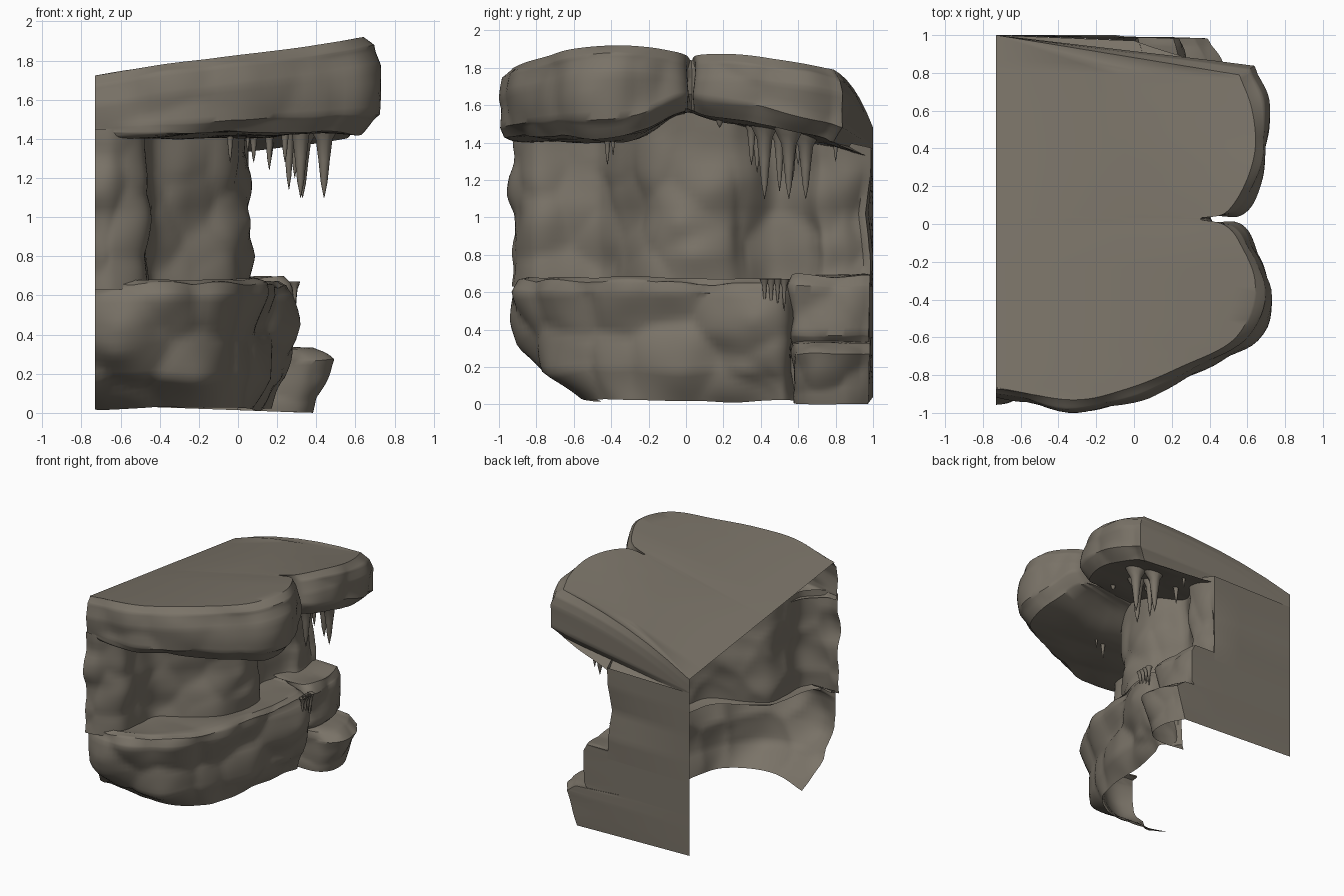
import bpy, bmesh, math
from mathutils import Vector, noise

if "Cube" in bpy.data.objects:
    bpy.data.objects.remove(bpy.data.objects["Cube"])

stone = bpy.data.materials.new("grey_brown_stone")
stone.diffuse_color = (0.195, 0.172, 0.138, 1)
stone.use_nodes = True
stone.node_tree.nodes["Principled BSDF"].inputs["Base Color"].default_value = stone.diffuse_color
BACK = -0.73          # open cut plane of the shell


def finish(bm, name, angle=42):
    me = bpy.data.meshes.new(name)
    bm.to_mesh(me)
    bm.free()
    ob = bpy.data.objects.new(name, me)
    bpy.context.collection.objects.link(ob)
    me.materials.append(stone)
    bpy.ops.object.select_all(action='DESELECT')
    ob.select_set(True)
    bpy.context.view_layer.objects.active = ob
    bpy.ops.object.shade_smooth_by_angle(angle=math.radians(angle))
    return ob


def mix(a, b, t):
    return [(p[0] + (q[0] - p[0]) * t, p[1] + (q[1] - p[1]) * t) for p, q in zip(a, b)]


def scale(path, s, cx=-0.73, cy=0.0):
    return [(cx + (x - cx) * s, cy + (y - cy) * s) for x, y in path]


def curve(path, step=8):
    """Smooth curve through the plan points."""
    P = [Vector(p) for p in path]
    P = [P[0] * 2 - P[1]] + P + [P[-1] * 2 - P[-2]]
    out = []
    for i in range(1, len(P) - 2):
        a, b, c, d = P[i - 1:i + 3]
        for k in range(step):
            t = k / step
            out.append(0.5 * (2 * b + (c - a) * t + (2 * a - 5 * b + 4 * c - d) * t * t
                              + (3 * b - a - 3 * c + d) * t ** 3))
    return out + [P[-2]]


def loft(name, rows, amp, freq, end_sheet=True, sub=6):
    """Rock skin through rows of (height, plan path, roughness), bottom to top."""
    grid = []
    for z, path, w in rows:
        c = curve(path)
        n = len(c)
        if end_sheet:                       # flat side sheet back to the cut plane
            e, corner = c[-1], Vector((BACK, 1.0))
            c += [e.lerp(corner, k / 6) for k in range(1, 7)]
        grid.append([(Vector((p.x, p.y, z(p.x, p.y) if callable(z) else z)),
                      w * (1 if i < n - 2 else 0.4 if i < n else 0)) for i, p in enumerate(c)])
    bm = bmesh.new()
    lines = []
    for r in range(len(grid) - 1):
        last = r == len(grid) - 2
        for k in range(sub + (1 if last else 0)):
            t = k / sub
            lines.append([(bm.verts.new(a.lerp(b, t)), wa + (wb - wa) * t)
                          for (a, wa), (b, wb) in zip(grid[r], grid[r + 1])])
    for A, B in zip(lines, lines[1:]):
        for i in range(len(A) - 1):
            bm.faces.new((A[i][0], A[i + 1][0], B[i + 1][0], B[i][0]))
    bm.normal_update()
    for L in lines:
        for v, w in L:
            p = v.co.copy()
            cell = noise.voronoi(p * freq)[0][0]
            d = w * (amp * (0.42 - cell) + 0.02 * noise.noise(p * 4.5))
            p += v.normal * d
            x = BACK if v.co.x < BACK + 0.001 else p.x
            v.co = (min(0.73, max(BACK, x)), min(1, max(-1, p.y)), max(0, p.z))
    bmesh.ops.remove_doubles(bm, verts=bm.verts, dist=0.0005)
    bmesh.ops.dissolve_degenerate(bm, edges=bm.edges, dist=0.0003)
    return finish(bm, name)


def roof_top(x, y):
    s = (x + 0.73) / 1.4                    # straight cut edge blended to the front rim
    cut = 1.73 - 0.13 * (y + 0.92)
    front = 1.925 - 0.13 * max(0, y + 0.2) ** 1.5
    return cut * (1 - s) + front * s + 0.3 * s * (1 - s) * max(0, y)


def roof_low(x, y):
    if y < 0:
        return 1.43 + 0.14 * math.exp(-(y / 0.18) ** 2)
    return 1.58 - 0.23 * y


# Roof: two overhanging lobes with a notch between them
rim = [(-.73, -.92), (-.3, -.99), (0, -.93), (.3, -.81), (.62, -.64), (.73, -.35), (.64, -.1),
       (.55, .0), (.42, .03), (.56, .06), (.67, .22), (.73, .43), (.71, .65), (.64, .84)]
under = [(-.73, -.9), (-.64, -.89), (-.52, -.79), (-.46, -.6), (-.42, -.44), (-.22, -.33), (-.08, -.18),
         (-.02, -.05), (-.02, .03), (-.02, .1), (-.02, .25), (-.12, .45), (-.06, .65), (0, .97)]
low_rim = rim[:1] + [(-.3, -.97)] + scale(rim, 0.94)[2:]
top_rim = scale(rim, 0.94)
cut_line = [(BACK, max(y, -.87)) for x, y in rim]
loft("roof_slab", [
    (lambda x, y: roof_low(x, y) - 0.03, under, 0.3),
    (roof_low, low_rim, 0.6),
    (lambda x, y: roof_low(x, y) + 0.03 + 0.045 * (x + 0.73), rim, 0.8),
    (lambda x, y: roof_top(x, y) - 0.16 + 0.05 * max(0, y), rim, 0.8),
    (lambda x, y: roof_top(x, y) - 0.05, scale(rim, 0.98), 0.6),
    (roof_top, top_rim, 0.1),
    (roof_top, mix(top_rim, cut_line, 0.5), 0),
    (roof_top, cut_line, 0)], 0.09, 2.6)

# Recessed upper wall
wall = [(-.73, -.935), (-.62, -.92), (-.48, -.81), (-.46, -.62), (-.42, -.46), (-.24, -.35), (-.05, -.22),
        (.03, -.05), (.05, .2), (-.01, .33), (-.11, .47), (-.05, .63), (.05, .72), (.06, .85), (.02, .99)]
wall_head = [(x, max(y, -.915)) for x, y in wall]
loft("upper_wall", [
    (0.63, wall, 0.3),
    (0.80, scale(wall, 1.01), 1),
    (1.02, scale(wall, 0.98), 1),
    (1.22, wall, 1),
    (lambda x, y: roof_low(x, y) + 0.02, wall_head, 0.2)], 0.1, 2.8)

# Lower boulders with the ledge on top
foot = [(-.73, -.45), (-.45, -.56), (-.2, -.54), (0, -.4), (.06, -.2), (.07, 0), (.08, .2),
        (.13, .4), (.18, .53), (.05, .64)]
edge = [(-.73, -.89), (-.5, -.92), (-.25, -.84), (0, -.64), (.13, -.38), (.19, -.1), (.24, .12),
        (.27, .35), (.26, .54), (.05, .64)]
shelf = [(-.73, -.88), (-.62, -.87), (-.54, -.75), (-.5, -.55), (-.44, -.4), (-.13, -.2), (-.06, 0),
         (-.05, .2), (-.18, .5), (-.18, .62)]
loft("lower_boulders", [
    (0.02, foot, 0.3),
    (0.18, mix(foot, edge, 0.62), 1),
    (0.38, mix(foot, edge, 0.9), 1),
    (0.60, edge, 1),
    (0.66, scale(edge, 0.98), 0.6),
    (0.68, scale(edge, 0.93), 0.2),
    (0.66, shelf, 0.1)], 0.17, 2.4, end_sheet=False)

# Two stacked blocks at the far end
block = [(0, .57), (.12, .56), (.24, .57), (.28, .68), (.28, .85), (.24, .98)]
inner = [(-.15, .6), (-.14, .64), (-.13, .7), (-.12, .8), (-.1, .9), (-.08, .99)]
loft("upper_block", [
    (0.32, mix(block, inner, 0.12), 0.3),
    (0.37, block, 0.8),
    (0.63, block, 0.8),
    (0.69, mix(block, inner, 0.1), 0.4),
    (0.70, inner, 0.1)], 0.08, 4)
stump = [(.05, .57), (.22, .56), (.38, .58), (.46, .68), (.46, .84), (.38, .985)]
loft("lower_block", [
    (lambda x, y: max(0, 0.04 * (0.38 - x) / 1.1), scale(stump, 0.93, cy=.8), 0.2),
    (0.10, scale(stump, 0.96, cy=.8), 0.8),
    (0.27, scale(stump, 1.01, cy=.8), 0.8),
    (0.33, mix(stump, inner, 0.15), 0.4),
    (0.36, inner, 0.1)], 0.08, 4)


# Stalactites: flared spikes (x, y, root height, tip height, root radius)
def spike(name, x, y, top, tip, r):
    bm = bmesh.new()
    rings = []
    for t, f in [(0, 1.0), (.1, .8), (.22, .5), (.5, .34), (.8, .2), (1, .02)]:
        z = top + (tip - top) * t
        rings.append([bm.verts.new((x + r * f * math.cos(a * math.pi / 5),
                                    y + r * f * math.sin(a * math.pi / 5), z)) for a in range(10)])
    for A, B in zip(rings, rings[1:]):
        for i in range(10):
            bm.faces.new((A[i], B[i], B[i - 9], A[i - 9]))
    bm.faces.new(rings[-1][::-1])
    finish(bm, name, 60)


for i, s in enumerate([
        (.32, .42, 1.52, 1.10, .09), (.44, .55, 1.48, 1.10, .085), (.33, .64, 1.46, 1.10, .085),
        (.26, .50, 1.48, 1.14, .06), (.29, .57, 1.47, 1.20, .05), (.16, .38, 1.50, 1.24, .05),
        (.08, .60, 1.45, 1.28, .04), (.24, .35, 1.52, 1.28, .05), (.17, .80, 1.42, 1.30, .03),
        (-.04, -.42, 1.45, 1.28, .035), (.05, -.39, 1.45, 1.33, .025), (.36, .18, 1.58, 1.48, .07)]):
    spike(f"roof_stalactite_{i}", *s)
for i in range(4):
    spike(f"ledge_stalactite_{i}", .29, .42 + .035 * i, .67, .53 - .03 * (i % 2), .028)
